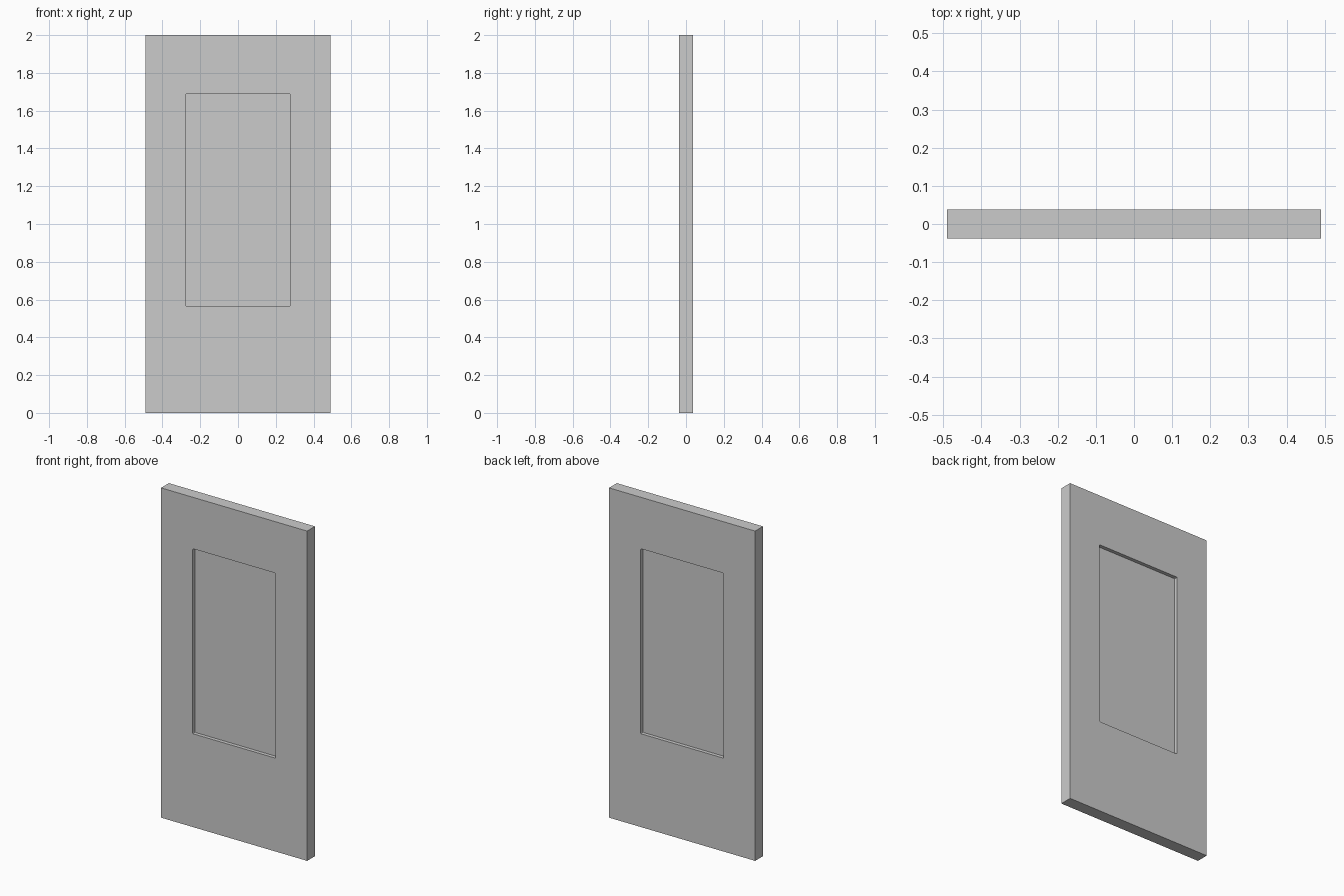
import bpy

if "Cube" in bpy.data.objects:
    bpy.data.objects.remove(bpy.data.objects["Cube"])

WIDTH, THICK, HEIGHT = 0.98, 0.075, 2.0
REC_X0, REC_X1, REC_Z0, REC_Z1 = -0.278, 0.278, 0.566, 1.688
DEPTH = 0.022


def box(name, center, size):
    bpy.ops.mesh.primitive_cube_add(size=1, location=center)
    ob = bpy.context.object
    ob.name = name
    ob.scale = size
    bpy.ops.object.transform_apply(location=False, rotation=False, scale=True)
    return ob


# Door slab
door = box("door_slab", (0, 0, HEIGHT / 2), (WIDTH, THICK, HEIGHT))

# Matching recessed panel on the front and the back
for side, label in ((-1, "front"), (1, "back")):
    cutter = box(label + "_recess_cutter",
                 ((REC_X0 + REC_X1) / 2, side * THICK / 2, (REC_Z0 + REC_Z1) / 2),
                 (REC_X1 - REC_X0, DEPTH * 2, REC_Z1 - REC_Z0))
    # Slightly eased vertical-face corners of the recess
    mesh = cutter.data
    weight = mesh.attributes.new("bevel_weight_edge", "FLOAT", "EDGE")
    for e in mesh.edges:
        a, b = (mesh.vertices[i].co for i in e.vertices)
        weight.data[e.index].value = 1.0 if abs(a.y - b.y) > 1e-4 else 0.0
    bevel = cutter.modifiers.new("eased_corners", "BEVEL")
    bevel.limit_method = "WEIGHT"
    bevel.width = 0.005
    bevel.segments = 2
    cutter.hide_render = True
    cutter.display_type = "WIRE"
    cut = door.modifiers.new(label + "_recess", "BOOLEAN")
    cut.operation = "DIFFERENCE"
    cut.solver = "EXACT"
    cut.object = cutter
